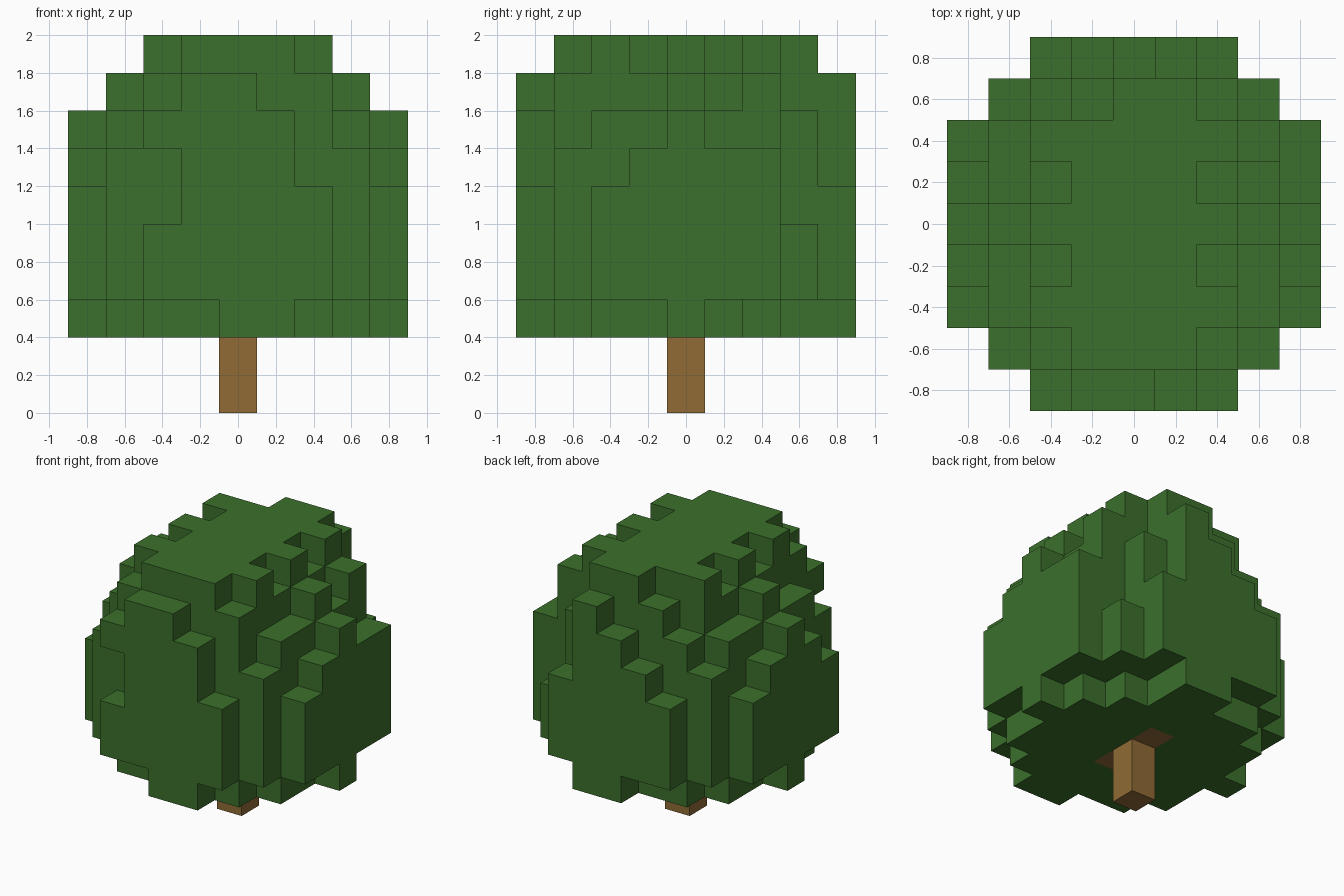
import bpy
import bmesh
import math
from mathutils import Vector

CELL = 0.2      # edge of one block
CANOPY_Z = 0.4  # underside of the canopy

old = bpy.data.objects.get("Cube")
if old:
    bpy.data.objects.remove(old, do_unlink=True)


def material(name, rgb):
    mat = bpy.data.materials.new(name)
    mat.use_nodes = True
    mat.diffuse_color = (*rgb, 1)
    mat.node_tree.nodes["Principled BSDF"].inputs["Base Color"].default_value = (*rgb, 1)
    return mat


def block_object(name, cells, mat, hidden=()):
    """Skin a set of block cells, leaving out faces that touch another block."""
    bm = bmesh.new()
    solid = set(cells) | set(hidden)
    for cell in cells:
        centre = Vector((cell[0], cell[1], cell[2] + 0.5))
        for axis in range(3):
            for sign in (-1, 1):
                step = [0, 0, 0]
                step[axis] = sign
                if tuple(c + s for c, s in zip(cell, step)) in solid:
                    continue
                normal = Vector(step)
                u = Vector([float(a == (axis + 1) % 3) for a in range(3)])
                v = normal.cross(u)
                corners = [(-1, -1), (1, -1), (1, 1), (-1, 1)]
                bm.faces.new([
                    bm.verts.new((centre + (normal + u * a + v * b) / 2) * CELL
                                 + Vector((0, 0, CANOPY_Z)))
                    for a, b in corners])
    # Join the block faces into large flat panels
    bmesh.ops.remove_doubles(bm, verts=bm.verts[:], dist=CELL / 100)
    bmesh.ops.dissolve_limit(bm, angle_limit=math.radians(1),
                             verts=bm.verts[:], edges=bm.edges[:])
    mesh = bpy.data.meshes.new(name)
    bm.to_mesh(mesh)
    bm.free()
    mesh.materials.append(mat)
    obj = bpy.data.objects.new(name, mesh)
    bpy.context.collection.objects.link(obj)
    return obj


leaf_green = material("leaf green", (0.045, 0.162, 0.025))
bark_brown = material("bark brown", (0.279, 0.147, 0.036))

# Canopy height in blocks per column: rows run back to front, columns left to right
heights = """
..45674..
.5678863.
468888875
567888765
678888876
567888765
468888864
.5788875.
..67764..
""".split()

# Columns that reach the lowest canopy layer, first and last for each row
lowest = [(0, 1), (-2, 1), (-3, 2), (-3, 3), (-4, 4), (-3, 3), (-3, 3), (-2, 2), (0, 1)]

canopy = set()
for row, (line, (first, last)) in enumerate(zip(heights, lowest)):
    y = 4 - row
    for column, mark in enumerate(line):
        x = column - 4
        if mark != ".":
            bottom = 0 if first <= x <= last else 1
            canopy.update((x, y, z) for z in range(bottom, int(mark)))

# Hollow under the single overhanging block on the front
canopy -= {(-2, -4, 3), (-2, -4, 4)}

# Trunk with a short branch to the front and the back, set into the canopy
trunk = {(0, 0, z) for z in range(-2, 1)} | {(0, -1, 0), (0, 1, 0)}
canopy -= trunk

block_object("canopy", canopy, leaf_green, hidden=trunk)
block_object("trunk", trunk, bark_brown, hidden=canopy)
